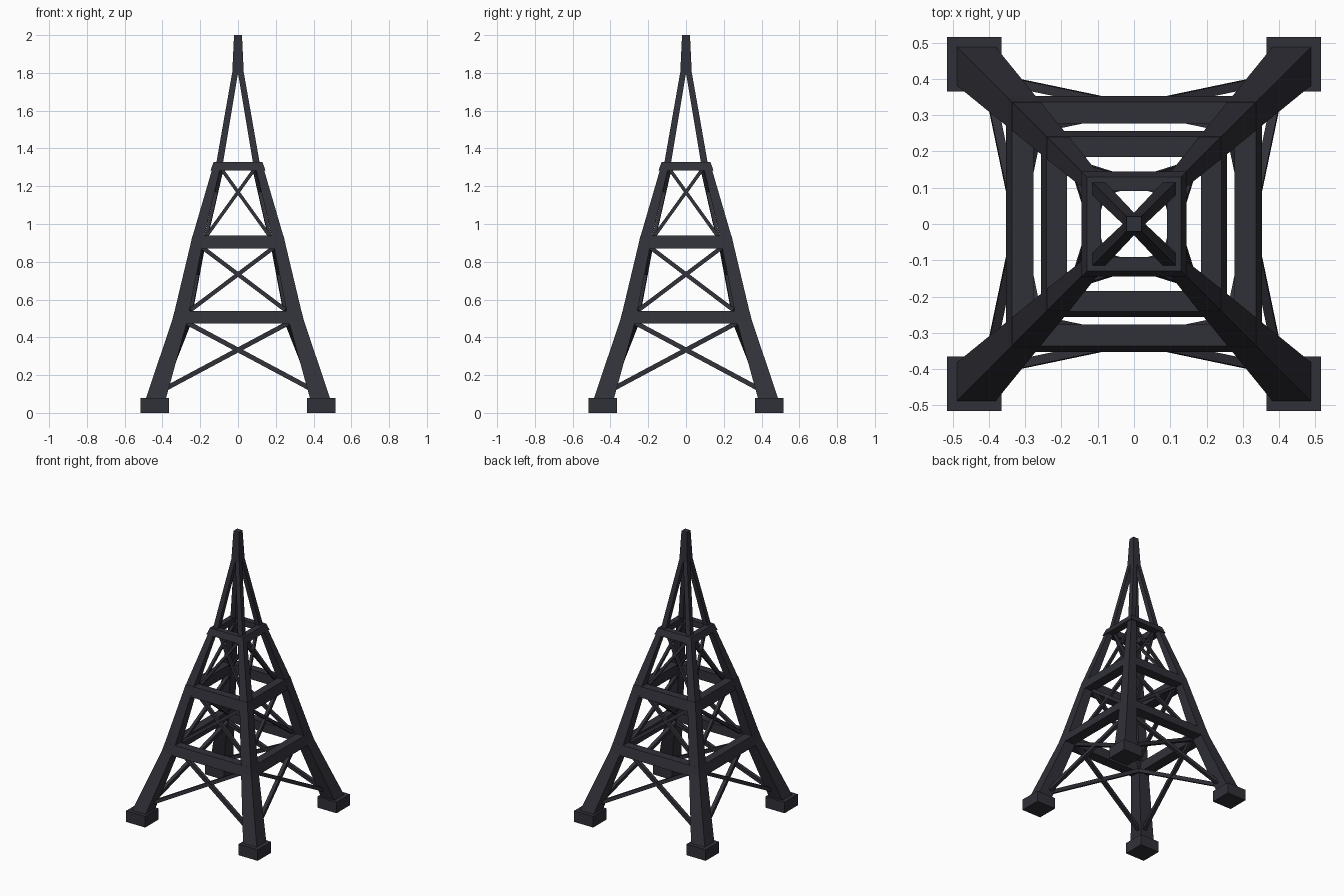
import bpy, bmesh, math
from mathutils import Vector, Matrix

if "Cube" in bpy.data.objects:
    bpy.data.objects.remove(bpy.data.objects["Cube"])

iron = bpy.data.materials.new("dark iron")
iron.diffuse_color = (0.03, 0.03, 0.04, 1)
iron.use_nodes = True
iron.node_tree.nodes["Principled BSDF"].inputs["Base Color"].default_value = iron.diffuse_color


def finish(name, bm, turn=0):
    """Rotate the part by quarter turns about the tower axis and add it to the scene."""
    bmesh.ops.rotate(bm, verts=bm.verts, cent=(0, 0, 0),
                     matrix=Matrix.Rotation(turn * math.pi / 2, 3, 'Z'))
    bmesh.ops.recalc_face_normals(bm, faces=bm.faces)
    me = bpy.data.meshes.new(name)
    bm.to_mesh(me)
    bm.free()
    me.materials.append(iron)
    ob = bpy.data.objects.new(name, me)
    bpy.context.collection.objects.link(ob)


def loft(name, sections, turn=0):
    """Square sections (low, high, z), same extent in x and y, joined upward."""
    bm = bmesh.new()
    rings = [[bm.verts.new(p) for p in ((a, a, z), (b, a, z), (b, b, z), (a, b, z))]
             for a, b, z in sections]
    for r, s in zip(rings, rings[1:]):
        for i in range(4):
            j = (i + 1) % 4
            bm.faces.new((r[i], r[j], s[j], s[i]))
    bm.faces.new(rings[0][::-1])
    bm.faces.new(rings[-1])
    finish(name, bm, turn)


def frame(name, profile):
    """Square ring of mitred beams from a (half width, z) profile."""
    bm = bmesh.new()
    rings = [[bm.verts.new((r * x, r * y, z)) for r, z in profile]
             for x, y in ((1, 1), (-1, 1), (-1, -1), (1, -1))]
    n = len(profile)
    for k in range(4):
        a, b = rings[k], rings[(k + 1) % 4]
        for i in range(n):
            j = (i + 1) % n
            bm.faces.new((a[i], a[j], b[j], b[i]))
    finish(name, bm)


def bar(name, p, q, width, turn):
    """Square bar between two points."""
    p, q = Vector(p), Vector(q)
    d = q - p
    u = d.cross(Vector((0, 1, 0))).normalized()
    v = d.cross(u).normalized()
    rot = Matrix((u, v, d.normalized())).transposed().to_4x4()
    bm = bmesh.new()
    bmesh.ops.create_cube(bm, size=1, matrix=Matrix.Translation((p + q) / 2) @ rot
                          @ Matrix.Diagonal((width, width, d.length, 1)))
    finish(name, bm, turn)


# feet and tapering legs, one per corner
lower = [(0.383, 0.49, 0.07), (0.265, 0.345, 0.5), (0.183, 0.245, 0.92), (0.091, 0.131, 1.31)]
upper = [(0.083, 0.119, 1.30), (0.0, 0.031, 1.80)]
for t in range(4):
    loft(f"foot_{t}", [(0.365, 0.515, 0), (0.365, 0.515, 0.078)], t)
    loft(f"leg_{t}", lower, t)
    loft(f"upper_leg_{t}", upper, t)

# mast at the tip
loft("mast", [(-0.031, 0.031, 1.79), (-0.021, 0.021, 2.0)])

# horizontal beam frames: inner, outer bottom, outer top, z bottom, z top
for i, (inn, ob, ot, z0, z1) in enumerate([(0.277, 0.353, 0.336, 0.472, 0.54),
                                           (0.185, 0.256, 0.241, 0.87, 0.94),
                                           (0.091, 0.145, 0.130, 1.283, 1.327)]):
    frame(f"beam_frame_{i}", [(inn, z0), (ob, z0), (ot, z1), (inn, z1)])

# crossed braces on each side of each bay: radius and z at bottom and top
for i, (r0, z0, r1, z1, w) in enumerate([(0.405, 0.117, 0.265, 0.475, 0.025),
                                         (0.25, 0.545, 0.188, 0.875, 0.022),
                                         (0.168, 0.935, 0.087, 1.29, 0.018)]):
    for t in range(4):
        for s in (1, -1):
            bar(f"brace_{i}_{t}_{'a' if s > 0 else 'b'}",
                (s * r0, -r0, z0), (-s * r1, -r1, z1), w, t)
